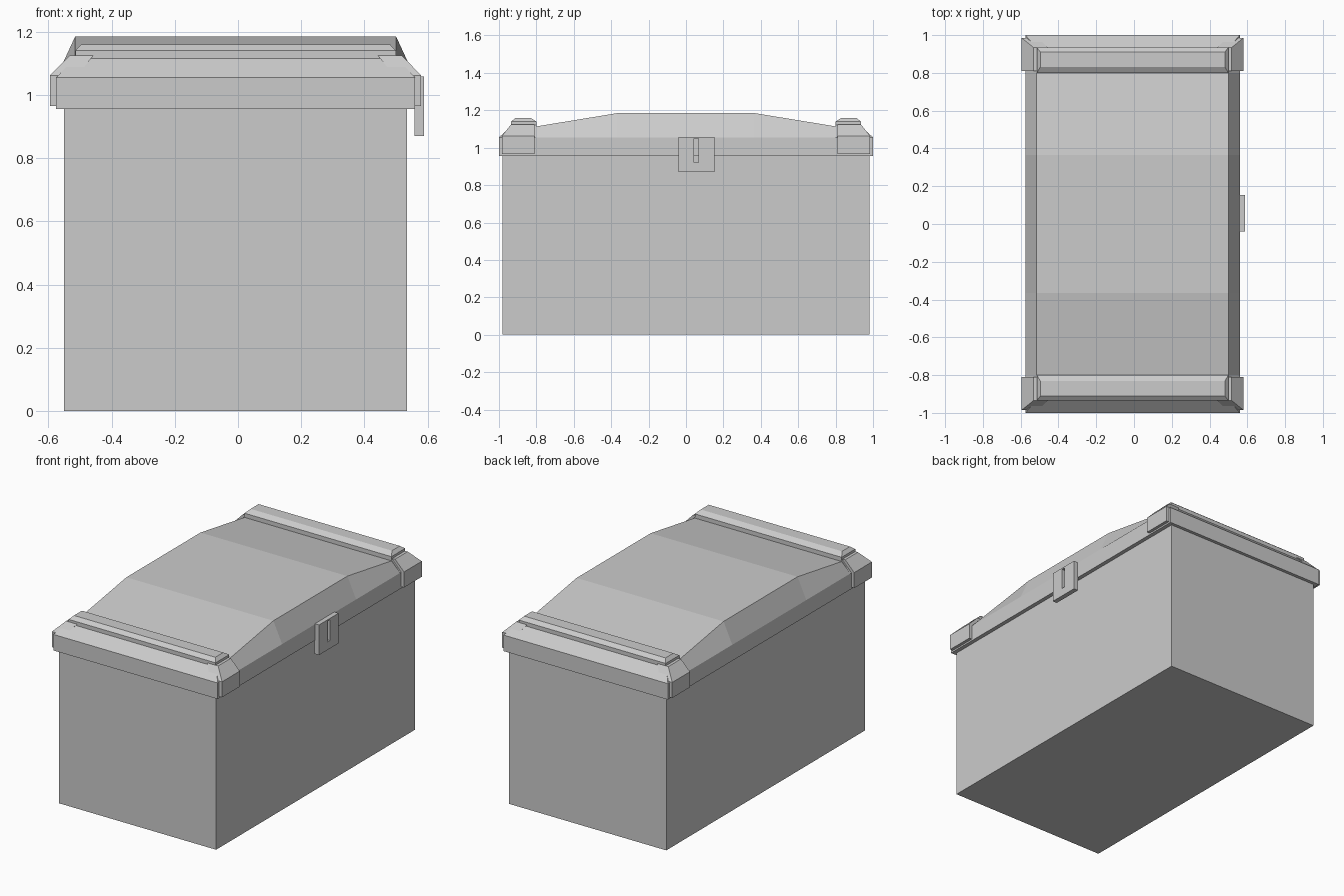
import bpy, bmesh

if "Cube" in bpy.data.objects:
    bpy.data.objects.remove(bpy.data.objects["Cube"])

CX = -0.0075  # the chest body sits slightly off the origin because of the latch


def loft(name, rings):
    """Closed solid through a list of 4-point rings."""
    bm = bmesh.new()
    loops = [[bm.verts.new(p) for p in ring] for ring in rings]
    for a, b in zip(loops, loops[1:]):
        for i in range(4):
            j = (i + 1) % 4
            bm.faces.new((a[i], a[j], b[j], b[i]))
    bm.faces.new(loops[0])
    bm.faces.new(loops[-1])
    bmesh.ops.recalc_face_normals(bm, faces=bm.faces)
    mesh = bpy.data.meshes.new(name)
    bm.to_mesh(mesh)
    bm.free()
    obj = bpy.data.objects.new(name, mesh)
    bpy.context.collection.objects.link(obj)
    return obj


def rect(x0, x1, y0, y1, z, sx=1, sy=1):
    """Horizontal rectangle, optionally mirrored about the chest centre."""
    return [(CX + sx * x, sy * y, z)
            for x, y in ((x0, y0), (x1, y0), (x1, y1), (x0, y1))]


# Body and lid rim
loft("chest_body", [rect(-.5425, .5425, -.98, .98, z) for z in (0, .96)])
loft("lid_rim", [rect(-.5675, .5675, -1, 1, z) for z in (.955, 1.055)])

# Arched lid: the top rises toward the middle, the sides lean inward
loft("lid_arch", [
    [(CX - .5675, y, 1.055), (CX + .5675, y, 1.055),
     (CX + .5075, y, z), (CX - .5075, y, z)]
    for y, z in ((-.805, 1.113), (-.365, 1.185), (.365, 1.185), (.805, 1.113))])

for sy, end in ((-1, "front"), (1, "back")):
    # Sloped end band with a chamfered ridge on top
    loft(f"{end}_band", [rect(-.5675, .5675, .80, 1, 1.055, sy=sy),
                         rect(-.507, .507, .80, .93, 1.12, sy=sy)])
    loft(f"{end}_ridge", [rect(-.507, .507, .80, .935, 1.113, sy=sy),
                          rect(-.507, .507, .80, .935, 1.14, sy=sy),
                          rect(-.488, .488, .832, .91, 1.16, sy=sy)])
    # Corner brackets wrapping the rim
    for sx, side in ((-1, "left"), (1, "right")):
        loft(f"{end}_{side}_bracket", [rect(.50, .587, .81, .985, .965, sx, sy),
                                       rect(.50, .587, .81, .985, 1.062, sx, sy),
                                       rect(.45, .525, .81, .935, 1.125, sx, sy)])

# Latch plate with a narrow slot
latch = loft("latch_plate", [rect(.565, .595, -.04, .153, z) for z in (.87, 1.058)])
cutter = loft("slot_cutter", [rect(.55, .62, .043, .067, z) for z in (.92, 1.05)])
cutter.hide_render = True
cutter.hide_set(True)
cut = latch.modifiers.new("slot", "BOOLEAN")
cut.operation = "DIFFERENCE"
cut.solver = "EXACT"
cut.object = cutter
